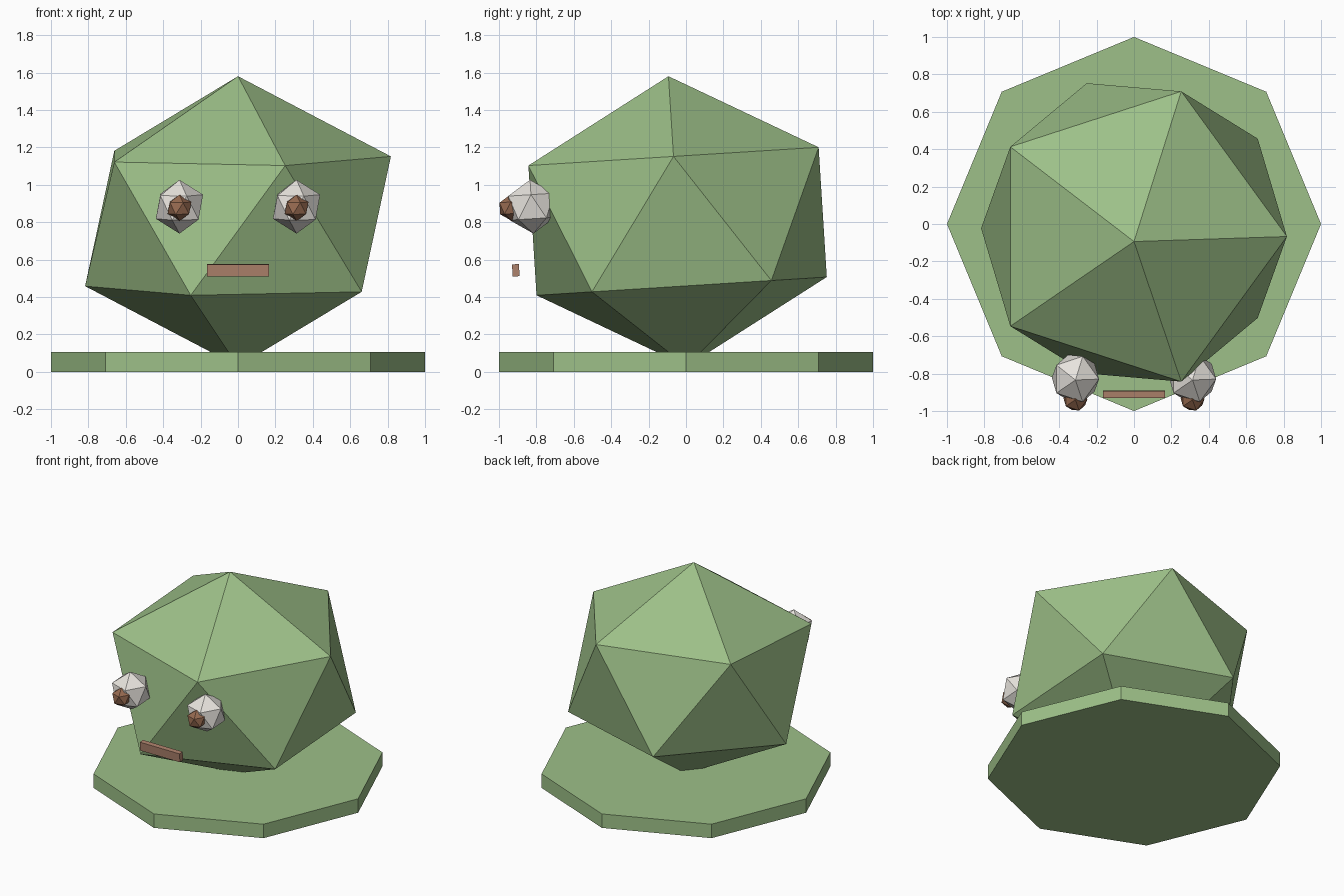
import bpy
from math import radians

cube = bpy.data.objects.get("Cube")
if cube:
    bpy.data.objects.remove(cube, do_unlink=True)

TILT = (radians(3.6), 0, 0)  # the head leans slightly forward


def make_material(name, srgb):
    linear = [((c / 255 + 0.055) / 1.055) ** 2.4 for c in srgb]
    mat = bpy.data.materials.new(name)
    mat.use_nodes = True
    mat.diffuse_color = (*linear, 1)
    mat.node_tree.nodes["Principled BSDF"].inputs["Base Color"].default_value = (*linear, 1)
    return mat


def finish(name, mat, scale=(1, 1, 1)):
    obj = bpy.context.object
    obj.name = obj.data.name = name
    obj.scale = scale
    obj.data.materials.append(mat)
    return obj


def faceted_ball(name, mat, location, scale):
    bpy.ops.mesh.primitive_ico_sphere_add(subdivisions=1, radius=1, location=location, rotation=TILT)
    return finish(name, mat, scale)


green = make_material("sage green", (157, 192, 136))
white = make_material("warm white", (232, 228, 222))
brown = make_material("pupil brown", (150, 106, 80))
clay = make_material("mouth brown", (174, 130, 108))

# Octagonal base slab
bpy.ops.mesh.primitive_cylinder_add(vertices=8, radius=1, depth=0.105, location=(0, 0, 0.0525))
finish("base", green)

# Faceted head, slightly squashed
faceted_ball("head", green, (0, -0.045, 0.805), (0.914, 0.914, 0.777))

# Eyes with pupils
for side, x in (("left", 0.313), ("right", -0.313)):
    faceted_ball(side + "_eye", white, (x, -0.825, 0.883), (0.141, 0.143, 0.144))
    faceted_ball(side + "_pupil", brown, (x, -0.935, 0.877), (0.071, 0.071, 0.07))

# Mouth bar
bpy.ops.mesh.primitive_cube_add(size=1, location=(0, -0.91, 0.543), rotation=TILT)
finish("mouth", clay, (0.33, 0.037, 0.065))
